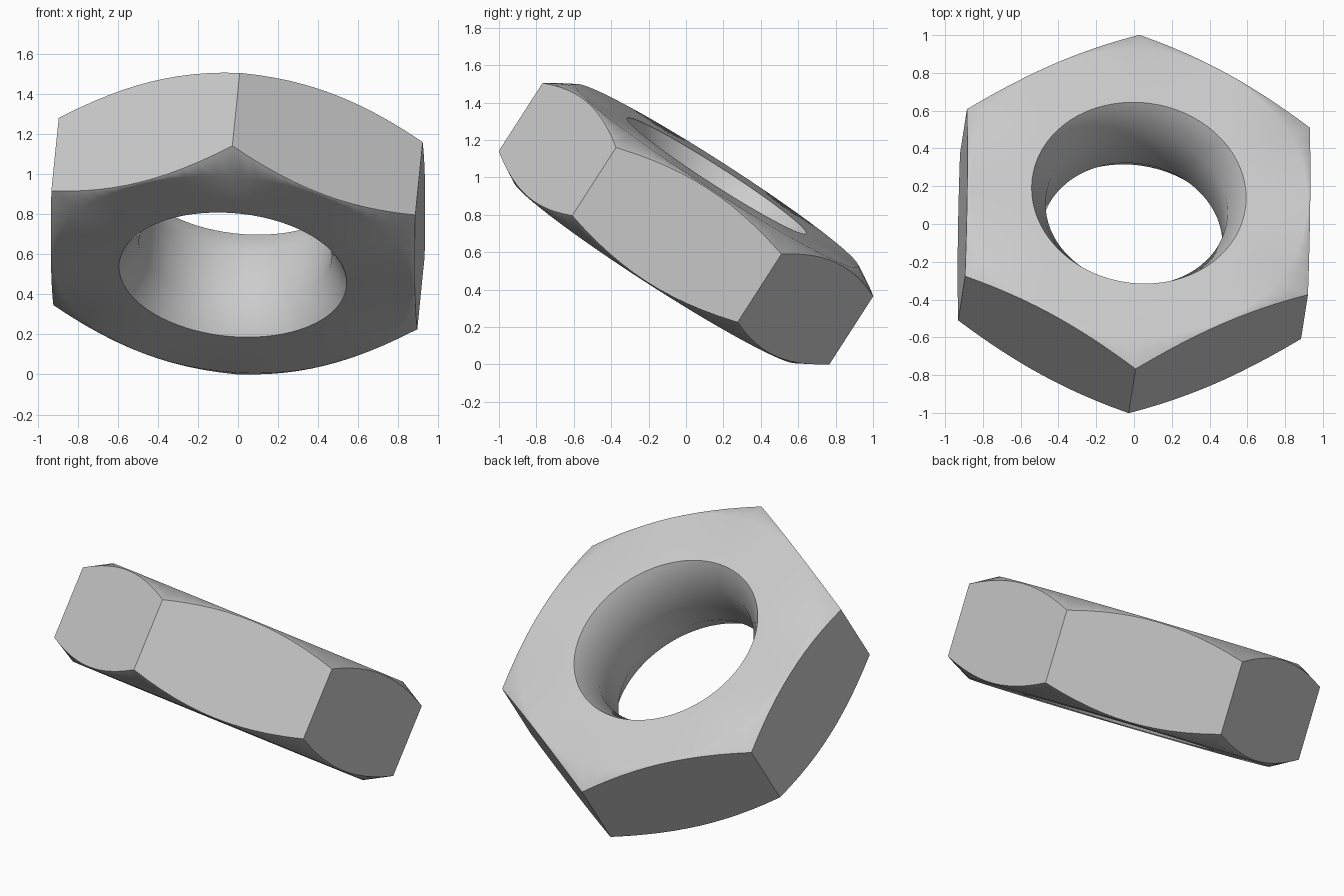
import bpy, bmesh, math
from mathutils import Vector, Matrix

cube = bpy.data.objects.get("Cube")
if cube:
    bpy.data.objects.remove(cube, do_unlink=True)

# Nut dimensions
CORNER_R, FLAT_R = 1.052, 0.90
RIM_R, BORE_R = 0.57, 0.483
HALF, BORE_HALF = 0.305, 0.155
SEGMENTS = 72

steel = bpy.data.materials.new("steel_grey")
steel.use_nodes = True
GREY = (0.6, 0.6, 0.6, 1)
steel.diffuse_color = GREY
steel.node_tree.nodes["Principled BSDF"].inputs["Base Color"].default_value = GREY


def section(angle):
    """Closed radial section of the nut as (radius, height) pairs."""
    sixth = math.pi / 3
    off = angle % sixth - sixth / 2
    side_r = CORNER_R * math.cos(sixth / 2) / math.cos(off)
    edge = HALF - (side_r - FLAT_R) * math.tan(math.radians(30))
    upper = [(BORE_R, BORE_HALF), (RIM_R, HALF), (FLAT_R, HALF), (side_r, edge)]
    return upper + [(r, -z) for r, z in reversed(upper)]


# Sweep the section around the axis
bm = bmesh.new()
rings = []
for i in range(SEGMENTS):
    a = 2 * math.pi * i / SEGMENTS
    rings.append([bm.verts.new((r * math.cos(a), r * math.sin(a), z))
                  for r, z in section(a)])
for i, ring in enumerate(rings):
    after = rings[(i + 1) % SEGMENTS]
    for j in range(len(ring)):
        k = (j + 1) % len(ring)
        bm.faces.new((ring[j], after[j], after[k], ring[k]))
bmesh.ops.recalc_face_normals(bm, faces=bm.faces)

# Tilt the nut, with one corner toward the front
axis = Vector((0.0845, 0.539, 0.838)).normalized()
corner = Vector((-0.0095, -0.841, 0.542))
corner = (corner - axis * corner.dot(axis)).normalized()
tilt = Matrix((corner, axis.cross(corner), axis)).transposed().to_4x4()
bm.transform(Matrix.Translation((0, 0, 0.7525)) @ tilt)

mesh = bpy.data.meshes.new("hex_nut")
bm.to_mesh(mesh)
bm.free()
mesh.materials.append(steel)
nut = bpy.data.objects.new("hex_nut", mesh)
bpy.context.collection.objects.link(nut)

# Smooth the bore and chamfers, keep the hex and rim edges crisp
bpy.context.view_layer.objects.active = nut
nut.select_set(True)
bpy.ops.object.shade_smooth_by_angle(angle=math.radians(40))
weighted = nut.modifiers.new("weighted_normals", 'WEIGHTED_NORMAL')
weighted.keep_sharp = True
